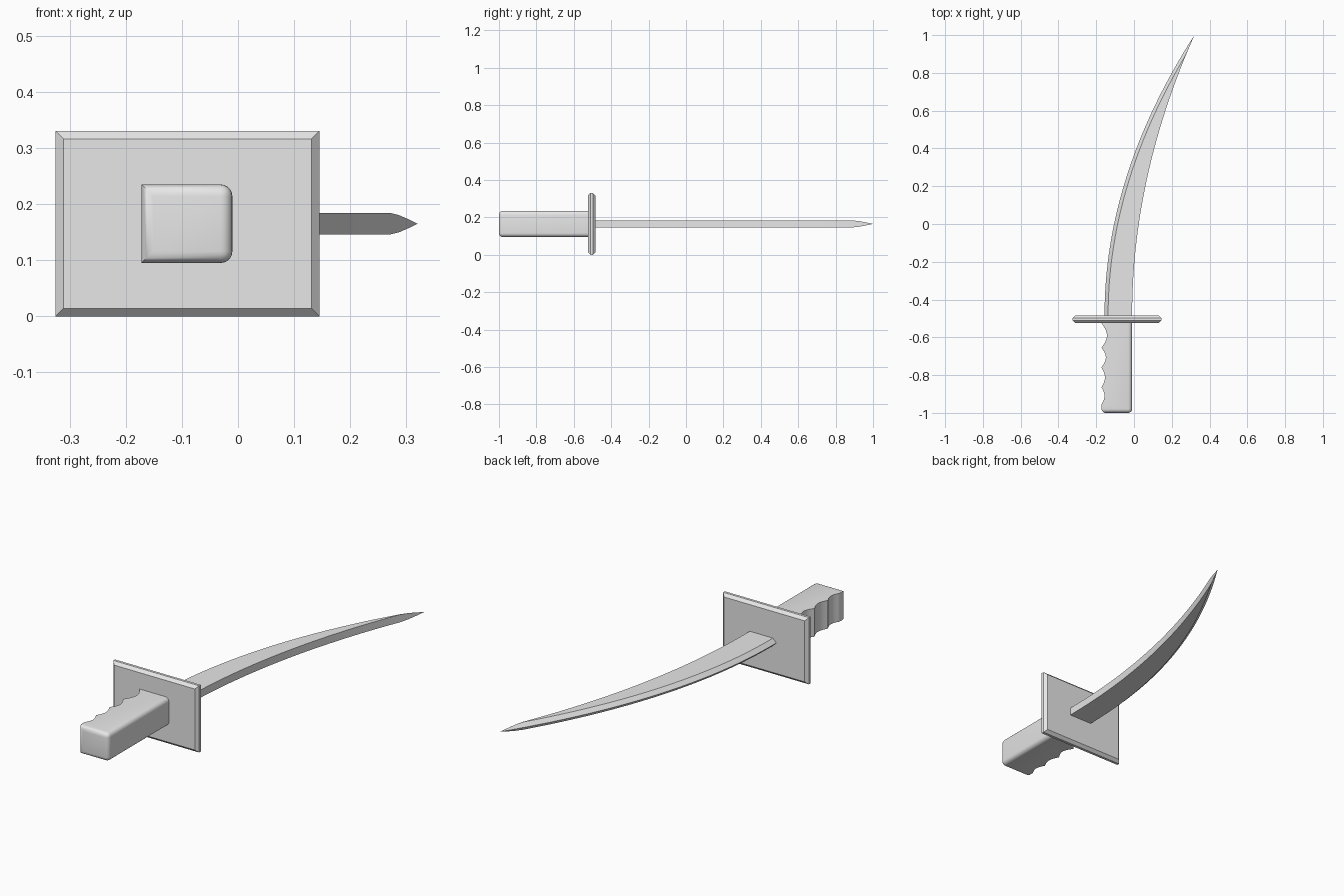
import bpy, bmesh, math
from mathutils import Vector

cube = bpy.data.objects.get("Cube")
if cube:
    bpy.data.objects.remove(cube, do_unlink=True)

GREY = (0.8, 0.8, 0.8, 1)
grey = bpy.data.materials.new("plain_grey")
grey.use_nodes = True
grey.diffuse_color = GREY
grey.node_tree.nodes["Principled BSDF"].inputs["Base Color"].default_value = GREY

MID_Z = 0.165


def finish(name, bm, smooth_angle=None):
    bmesh.ops.recalc_face_normals(bm, faces=bm.faces)
    mesh = bpy.data.meshes.new(name)
    bm.to_mesh(mesh)
    bm.free()
    mesh.materials.append(grey)
    obj = bpy.data.objects.new(name, mesh)
    bpy.context.collection.objects.link(obj)
    if smooth_angle:
        bpy.ops.object.select_all(action='DESELECT')
        obj.select_set(True)
        bpy.context.view_layer.objects.active = obj
        bpy.ops.object.shade_smooth_by_angle(angle=math.radians(smooth_angle))
    return obj


def extrude_outline(bm, points, z0, z1):
    face = bm.faces.new([bm.verts.new((x, y, z0)) for x, y in points])
    new = bmesh.ops.extrude_face_region(bm, geom=[face])["geom"]
    verts = [g for g in new if isinstance(g, bmesh.types.BMVert)]
    bmesh.ops.translate(bm, verts=verts, vec=Vector((0, 0, z1 - z0)))


# Guard: plate with chamfered front and back rims
X0, X1, Y0, Y1 = -0.325, 0.145, -0.525, -0.484
bm = bmesh.new()
extrude_outline(bm, [(X0, Y0), (X1, Y0), (X1, Y1), (X0, Y1)], 0, 0.33)
rims = [e for e in bm.edges if abs(e.verts[0].co.y - e.verts[1].co.y) < 0.001]
bmesh.ops.bevel(bm, geom=rims, offset=0.014, segments=1, affect='EDGES')
finish("guard", bm)

# Grip: finger notches on one side, rounded pommel and back edges
LEFT, RIGHT, END, TOP = -0.172, -0.01, -1.0, -0.51
outline = [(LEFT, END), (RIGHT, END), (RIGHT, TOP), (LEFT, TOP)]
notches = [(-0.525, -0.655, 0.029), (-0.655, -0.76, 0.023),
           (-0.76, -0.865, 0.018), (-0.865, -0.955, 0.016)]
STEPS = 10
for start, stop, depth in notches:
    for i in range(STEPS):
        t = i / STEPS
        outline.append((LEFT + depth * math.sin(math.pi * t), start + (stop - start) * t))
outline.append((LEFT, notches[-1][1]))
bm = bmesh.new()
extrude_outline(bm, outline, 0.095, 0.235)


def rounded(edge):
    a, b = (v.co for v in edge.verts)
    at_end = max(a.y, b.y) < END + 0.001
    back_edge = min(a.x, b.x) > RIGHT - 0.001 and abs(a.z - b.z) < 0.001
    return at_end or back_edge


bmesh.ops.bevel(bm, geom=[e for e in bm.edges if rounded(e)], offset=0.021,
                segments=5, profile=0.5, affect='EDGES')
finish("grip", bm, 40)

# Blade: curved, flat spine inside, ground cutting edge outside
ROOT, TIP, GRIND, HALF = -0.5, 1.0, 0.019, 0.019
ROWS = 40
bm = bmesh.new()
rows = []
for i in range(ROWS):
    y = ROOT + (TIP - ROOT) * i / ROWS
    t = max(y + 0.484, 0)
    edge_x = -0.156 + 0.216 * t * t
    spine_x = -0.01 + 0.15 * t * t
    width = spine_x - edge_x
    shoulder_x = edge_x + min(GRIND, width)
    h = HALF * min(1, width / GRIND)
    # the spine keeps a sliver of flat until the point
    shoulder_x = min(shoulder_x, spine_x - 0.0005)
    rows.append([bm.verts.new(p) for p in (
        (edge_x, y, MID_Z), (shoulder_x, y, MID_Z + h), (spine_x, y, MID_Z + h),
        (spine_x, y, MID_Z - h), (shoulder_x, y, MID_Z - h))])
point = bm.verts.new((0.32, TIP, MID_Z))
for a, b in zip(rows, rows[1:]):
    for j in range(5):
        k = (j + 1) % 5
        bm.faces.new((a[j], a[k], b[k], b[j]))
for j in range(5):
    bm.faces.new((rows[-1][j], rows[-1][(j + 1) % 5], point))
bm.faces.new(rows[0])
finish("blade", bm, 25)
